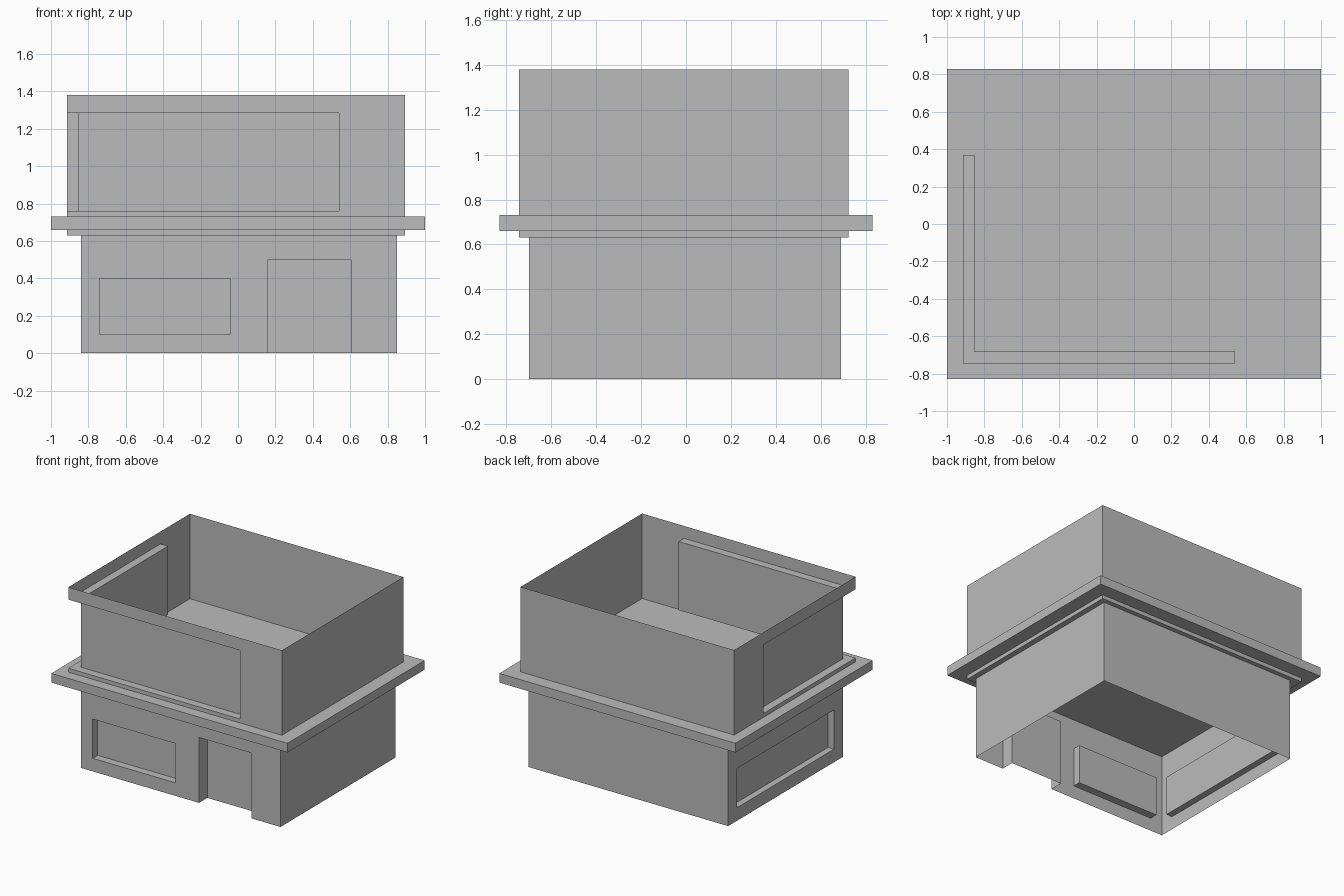
import bpy
import bmesh
from mathutils import Vector

old = bpy.data.objects.get("Cube")
if old:
    bpy.data.objects.remove(old, do_unlink=True)

GREY = (0.5, 0.5, 0.5, 1.0)
plaster = bpy.data.materials.new("plain_grey")
plaster.use_nodes = True
plaster.diffuse_color = GREY
plaster.node_tree.nodes["Principled BSDF"].inputs["Base Color"].default_value = GREY


def box(lo, hi):
    """Box mesh between two corners."""
    bm = bmesh.new()
    bmesh.ops.create_cube(bm, size=1)
    lo, hi = Vector(lo), Vector(hi)
    for v in bm.verts:
        v.co = Vector([lo[i] + (v.co[i] + 0.5) * (hi[i] - lo[i]) for i in range(3)])
    return bm


def remove_faces(bm, rule):
    faces = [f for f in bm.faces if rule(f)]
    bmesh.ops.delete(bm, geom=faces, context='FACES')


def cut(bm, axis, positions):
    """Split the faces along planes square to an axis."""
    normal = Vector((axis == 'x', axis == 'y', axis == 'z'))
    for p in positions:
        geom = bm.verts[:] + bm.edges[:] + bm.faces[:]
        bmesh.ops.bisect_plane(bm, geom=geom, plane_co=normal * p, plane_no=normal)


def recess(bm, lo, depth, rule):
    """Push chosen faces of the front and -x walls inward."""
    faces = [f for f in bm.faces if rule(f.calc_center_median())]
    new = bmesh.ops.extrude_face_region(bm, geom=faces)["geom"]
    left_over = [f for f in faces if f.is_valid]
    if left_over:
        bmesh.ops.delete(bm, geom=left_over, context='FACES_ONLY')
    for v in [g for g in new if isinstance(g, bmesh.types.BMVert)]:
        on_wall = [abs(v.co[i] - lo[i]) < 1e-4 for i in (0, 1)]
        for i in (0, 1):
            if on_wall[i]:
                v.co[i] += depth


def finish(bm, name):
    bmesh.ops.recalc_face_normals(bm, faces=bm.faces[:])
    mesh = bpy.data.meshes.new(name)
    bm.to_mesh(mesh)
    bm.free()
    mesh.materials.append(plaster)
    bpy.context.collection.objects.link(bpy.data.objects.new(name, mesh))


# Ground floor walls, open above and below
lo = (-0.84, -0.70, 0)
bm = box(lo, (0.85, 0.69, 0.63))
remove_faces(bm, lambda f: abs(f.normal.z) > 0.9)
cut(bm, 'x', (-0.74, -0.04, 0.16, 0.605))
cut(bm, 'y', (-0.59, 0.58))
cut(bm, 'z', (0.10, 0.40, 0.50))


def front(c):
    return abs(c.y + 0.70) < 1e-3


def side(c):
    return abs(c.x + 0.84) < 1e-3


# Front window, side window, doorway
recess(bm, lo, 0.06, lambda c: front(c) and -0.74 < c.x < -0.04 and 0.1 < c.z < 0.4)
recess(bm, lo, 0.05, lambda c: side(c) and -0.59 < c.y < 0.58 and 0.1 < c.z < 0.4)
recess(bm, lo, 0.10, lambda c: front(c) and 0.16 < c.x < 0.605 and c.z < 0.5)
remove_faces(bm, lambda f: f.calc_center_median().z < 1e-4)
finish(bm, "ground_floor_walls")

# Projecting slab between the floors
finish(box((-1, -0.83, 0.66), (1, 0.83, 0.73)), "floor_slab")

# Upper floor, open above, with one recess wrapping the front corner
lo = (-0.915, -0.745, 0.63)
bm = box(lo, (0.893, 0.725, 1.38))
remove_faces(bm, lambda f: f.calc_center_median().z > 1.37)
cut(bm, 'x', (0.54,))
cut(bm, 'y', (0.37,))
cut(bm, 'z', (0.76, 1.285))
recess(bm, lo, 0.063, lambda c: 0.76 < c.z < 1.285 and (
    (abs(c.y - lo[1]) < 1e-3 and c.x < 0.54) or (abs(c.x - lo[0]) < 1e-3 and c.y < 0.37)))
finish(bm, "upper_floor_walls")
